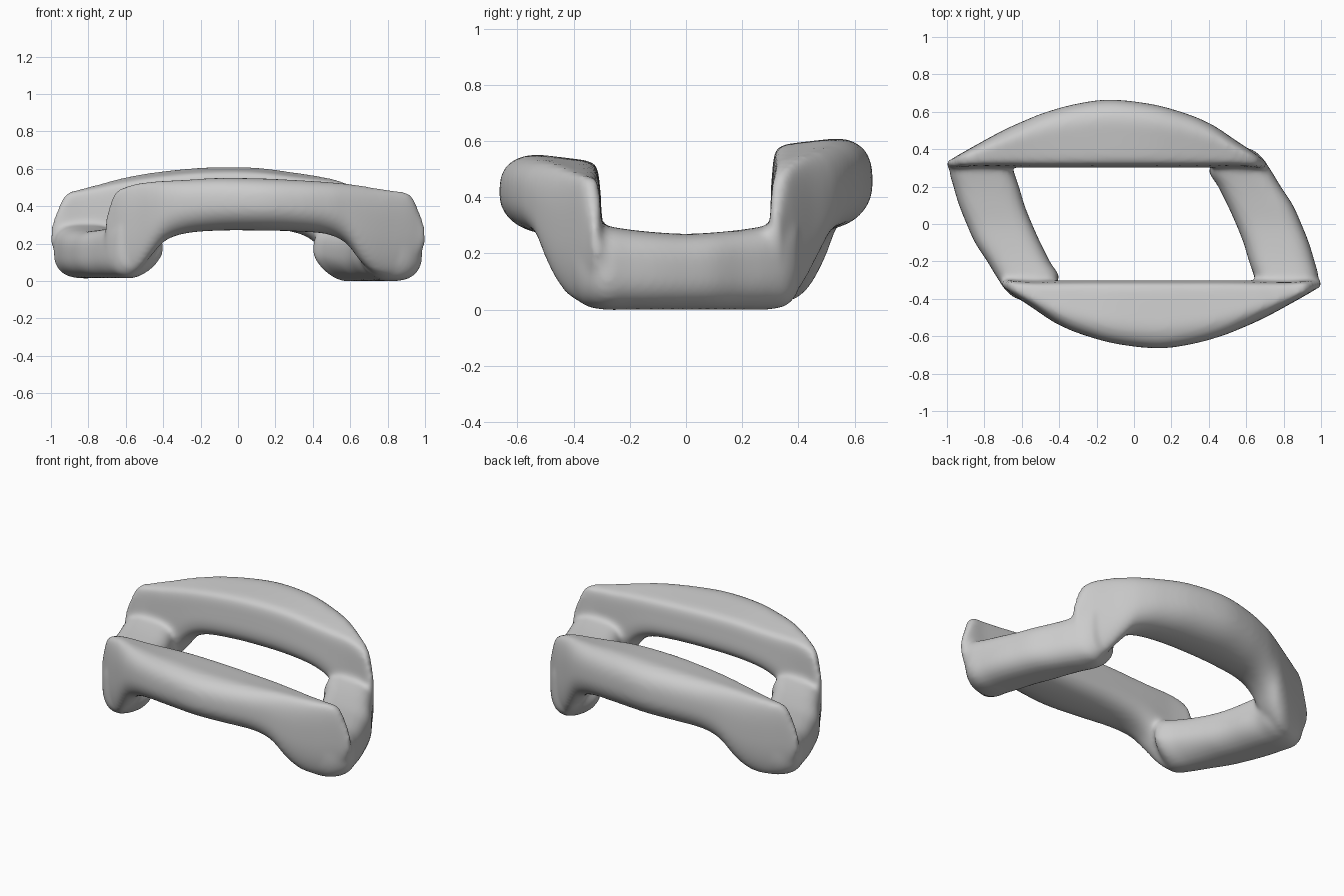
import bpy, bmesh, math

if "Cube" in bpy.data.objects:
    bpy.data.objects.remove(bpy.data.objects["Cube"])

SEG = 48

def section(a0, a1, b0, b1, exps):
    """Rounded outline in a box; one roundness exponent per quadrant."""
    ca, cb = (a0 + a1) / 2, (b0 + b1) / 2
    ra, rb = (a1 - a0) / 2, (b1 - b0) / 2
    pts = []
    for i in range(SEG):
        t = 2 * math.pi * (i + 0.5) / SEG
        e = 2 / exps[i * 4 // SEG]
        c, s = math.cos(t), math.sin(t)
        pts.append((ca + ra * math.copysign(abs(c) ** e, c),
                    cb + rb * math.copysign(abs(s) ** e, s)))
    return pts

def spline(rows, n=5):
    """Smooth in-between stations (Catmull-Rom)."""
    out = []
    for i in range(len(rows) - 1):
        p = [rows[max(0, min(len(rows) - 1, i + k))] for k in (-1, 0, 1, 2)]
        for s in range(n):
            t = s / n
            out.append([b + 0.5 * t * (c - a + t * (2*a - 5*b + 4*c - d + t * (3*(b - c) + d - a)))
                        for a, b, c, d in zip(*p)])
    return out + [list(rows[-1])]

def loft(bm, rings):
    """Skin a list of rings and cap both ends."""
    vs = [[bm.verts.new(p) for p in r] for r in rings]
    for r, q in zip(vs, vs[1:]):
        for i in range(SEG):
            j = (i + 1) % SEG
            bm.faces.new((r[i], r[j], q[j], q[i]))
    bm.faces.new(vs[0])
    bm.faces.new(vs[-1])

def arch(bm, rows, turn, lift):
    """Crescent bar along x; turn=-1 is a half turn about z."""
    rings = []
    for x, yo, yi, zb, zt in spline(rows):
        k = lift * math.cos(max(-1, min(1, (x - 0.13) / 0.8)) * math.pi / 2)
        z0, z1 = zb + k * 0.25, zt + k
        ring = []
        for y, z in section(yo, yi, z0, z1, (9, 2.9, 2.1, 2.6)):
            u = (y - yo) / (yi - yo)            # 0 outer .. 1 inner
            v = (z - z0) / (z1 - z0)
            dy = -0.025 * u * v                 # inner wall leans outward
            dz = -0.04 * max(0, u - 0.3) * v * min(1, (yi - yo) / 0.25)
            ring.append((turn * x, turn * (y + dy), z + dz))
        rings.append(ring)
    loft(bm, rings)

def rail(bm, rows, turn, base):
    """Low side bar along y."""
    rings = []
    for y, xi, xo, zb, zt in spline(rows):
        n = 2.1 - 0.6 * max(0, min(1, y / 0.29))    # chamfer under the arch
        pts = section(xi, xo, zb + base, zt, (3.2, 3.2, n, 2.6))
        rings.append([(turn * x, turn * y, z) for x, z in pts])
    loft(bm, rings)

# stations of the arch: x, outer y, inner y, bottom z, top z
ARCH = [(-0.71, -0.33, -0.28, 0.14, 0.32), (-0.67, -0.36, -0.28, 0.06, 0.45),
        (-0.63, -0.39, -0.285, 0.03, 0.495), (-0.54, -0.45, -0.29, 0.05, 0.525),
        (-0.46, -0.505, -0.29, 0.14, 0.535), (-0.39, -0.545, -0.29, 0.215, 0.54),
        (-0.28, -0.59, -0.29, 0.255, 0.545), (-0.1, -0.64, -0.29, 0.27, 0.555),
        (0.13, -0.665, -0.29, 0.27, 0.552), (0.32, -0.64, -0.29, 0.265, 0.543),
        (0.48, -0.595, -0.29, 0.25, 0.533), (0.58, -0.555, -0.29, 0.20, 0.524),
        (0.66, -0.52, -0.29, 0.10, 0.514), (0.74, -0.48, -0.29, 0.04, 0.50),
        (0.84, -0.425, -0.29, 0.03, 0.485), (0.92, -0.38, -0.285, 0.07, 0.465),
        (0.97, -0.35, -0.285, 0.13, 0.37), (1.0, -0.335, -0.295, 0.2, 0.29)]

# stations of the side rail: y, inner x, outer x, bottom z, top z
RAIL = [(-0.40, 0.68, 0.88, 0.06, 0.33), (-0.36, 0.65, 0.94, 0.015, 0.32),
        (-0.29, 0.645, 0.985, 0, 0.30), (-0.2, 0.615, 0.965, 0, 0.285),
        (-0.1, 0.585, 0.935, 0, 0.275), (0, 0.545, 0.895, 0, 0.27),
        (0.1, 0.50, 0.85, 0, 0.275), (0.2, 0.45, 0.785, 0, 0.285),
        (0.29, 0.40, 0.73, 0, 0.30), (0.36, 0.47, 0.68, 0.015, 0.32),
        (0.40, 0.50, 0.63, 0.06, 0.33)]

# twin arches and twin rails, half-turn copies of each other
bm = bmesh.new()
arch(bm, ARCH, 1, 0)
arch(bm, ARCH, -1, 0.06)
rail(bm, RAIL, 1, 0)
rail(bm, RAIL, -1, 0.015)
bmesh.ops.recalc_face_normals(bm, faces=bm.faces)
mesh = bpy.data.meshes.new("link_ring")
bm.to_mesh(mesh)
bm.free()
ring = bpy.data.objects.new("link_ring", mesh)
bpy.context.collection.objects.link(ring)

# fuse into one soft skin
fuse = ring.modifiers.new("fuse", 'REMESH')
fuse.mode = 'VOXEL'
fuse.voxel_size = 0.014
fuse.use_smooth_shade = True
soft = ring.modifiers.new("soften", 'SMOOTH')
soft.factor = 0.5
soft.iterations = 10
